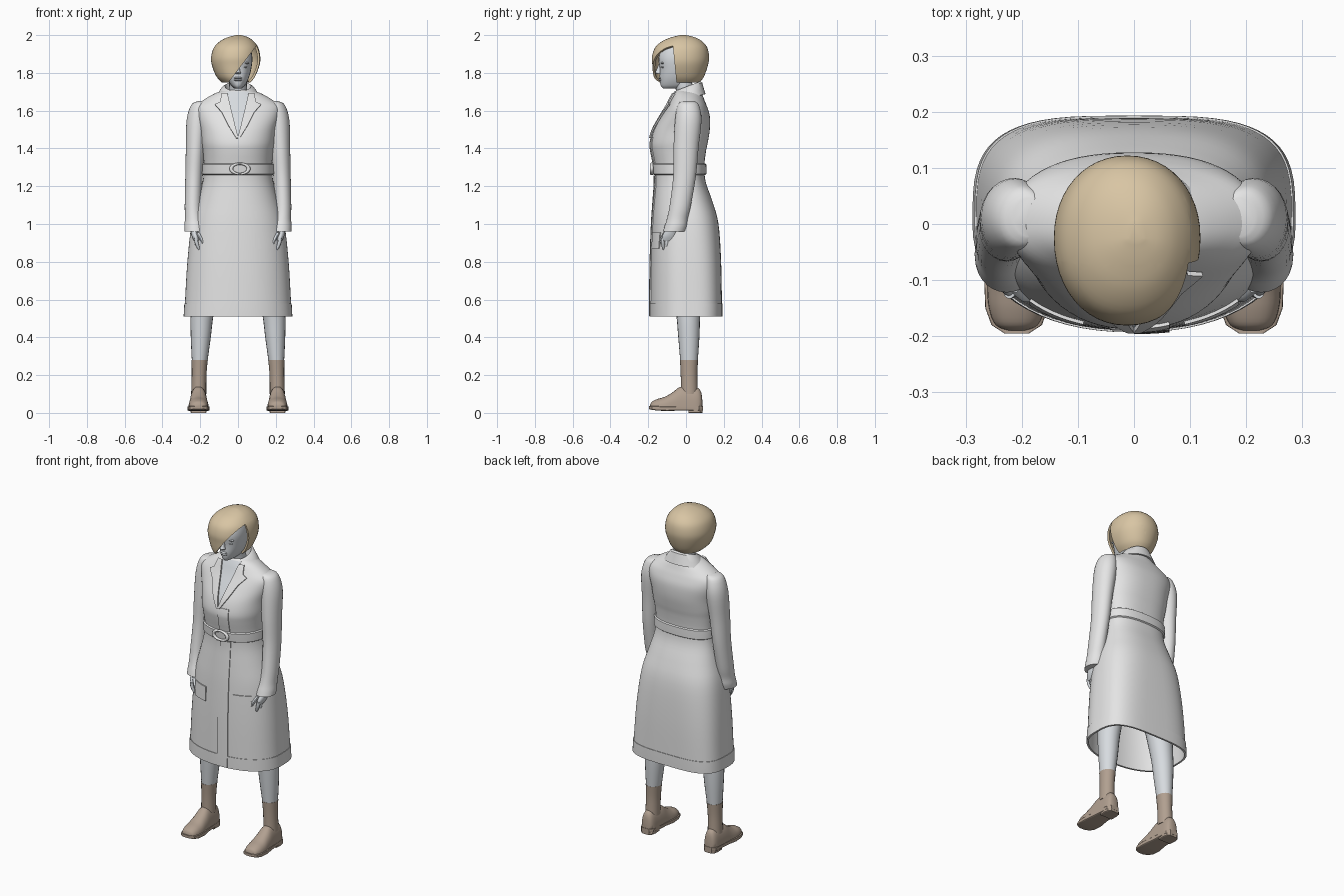
import bpy, bmesh, math
from mathutils import Vector

if "Cube" in bpy.data.objects:
    bpy.data.objects.remove(bpy.data.objects["Cube"])


def material(name, r, g, b):
    m = bpy.data.materials.new(name)
    m.diffuse_color = (r, g, b, 1)
    m.use_nodes = True
    m.node_tree.nodes["Principled BSDF"].inputs["Base Color"].default_value = m.diffuse_color
    return m


COAT = material("pale grey cloth", 0.78, 0.78, 0.78)
SKIN = material("cool grey skin", 0.68, 0.71, 0.74)
HAIR = material("tan hair", 0.69, 0.56, 0.37)
SHOE = material("taupe leather", 0.44, 0.35, 0.28)


def spline(rows, k=4):
    """Smooth (Catmull-Rom) resampling of tuples of numbers."""
    out = []
    for i in range(len(rows) - 1):
        p = [rows[max(0, min(len(rows) - 1, i + j))] for j in (-1, 0, 1, 2)]
        for s in range(k):
            t = s / k
            out.append(tuple(0.5 * (2 * b + (c - a) * t + (2 * a - 5 * b + 4 * c - d) * t * t
                             + (3 * b - a - 3 * c + d) * t ** 3) for a, b, c, d in zip(*p)))
    return out + [tuple(rows[-1])]


def oval(cx, cy, z, rx, yf, yb, pf=2, pb=2, n=24):
    """Horizontal superellipse with separate front and back depth."""
    pts = []
    for i in range(n):
        a = 2 * math.pi * i / n
        c, s = math.cos(a), math.sin(a)
        p = pb if s > 0 else pf
        d = (yb - cy) if s > 0 else (cy - yf)
        pts.append((cx + math.copysign(rx * abs(c) ** (2 / p), c),
                    cy + math.copysign(d * abs(s) ** (2 / p), s), z))
    return pts


def finish(name, bm, mat, thick=0, offset=-1, angle=40):
    bmesh.ops.recalc_face_normals(bm, faces=bm.faces)
    me = bpy.data.meshes.new(name)
    bm.to_mesh(me)
    bm.free()
    me.materials.append(mat)
    ob = bpy.data.objects.new(name, me)
    bpy.context.collection.objects.link(ob)
    bpy.ops.object.select_all(action='DESELECT')
    ob.select_set(True)
    bpy.context.view_layer.objects.active = ob
    if thick:
        m = ob.modifiers.new("thickness", 'SOLIDIFY')
        m.thickness, m.offset = thick, offset
        bpy.ops.object.modifier_apply(modifier=m.name)
    bpy.ops.object.shade_smooth_by_angle(angle=math.radians(angle))
    return ob


def skin(rings, closed=True, cap_start=True, cap_end=True):
    """Bridge a list of point rings into a surface."""
    bm = bmesh.new()
    v = [[bm.verts.new(p) for p in r] for r in rings]
    n = len(v[0])
    for a, b in zip(v, v[1:]):
        for i in range(n if closed else n - 1):
            j = (i + 1) % n
            bm.faces.new((a[i], a[j], b[j], b[i]))
    if closed and cap_start:
        bm.faces.new(v[0])
    if closed and cap_end:
        bm.faces.new(v[-1])
    return bm


def column(name, rows, mat, s=1, n=20, caps=(True, True)):
    """Limb from (z, x, y, rx, ry) rows, s = side."""
    rings = [oval(s * x, y, z, rx, y - ry, y + ry, n=n) for z, x, y, rx, ry in spline(rows)]
    return finish(name, skin(rings, True, *caps), mat)


# Coat body: z, half width, front, back, squareness of the back
body = spline([(.51, .285, -.19, .19, 3.5), (.58, .281, -.19, .19, 3.5), (.8, .268, -.187, .186, 3.2),
               (1.0, .246, -.18, .172, 2.8), (1.12, .215, -.172, .14, 2.5), (1.22, .188, -.165, .105, 2.4),
               (1.3, .18, -.168, .097, 2.4), (1.38, .187, -.183, .105, 2.4), (1.43, .195, -.187, .115, 2.4),
               (1.5, .203, -.168, .126, 2.4), (1.57, .222, -.13, .126, 2.4), (1.62, .226, -.1, .112, 2.3),
               (1.655, .185, -.082, .098, 2.2), (1.69, .125, -.066, .085, 2), (1.71, .07, -.05, .075, 2)])
PF = 2.2


def at(z):
    """Coat section at a height."""
    for a, b in zip(body, body[1:]):
        if z <= b[0]:
            t = max(0, (z - a[0]) / (b[0] - a[0]))
            return [p + (q - p) * t for p, q in zip(a, b)]
    return body[-1]


def coat_ring(z, grow=0):
    _, rx, yf, yb, pb = at(z)
    return oval(0, 0, z, rx + grow, yf - grow, yb + grow, PF, pb, 64)


def front_y(x, z):
    _, rx, yf, _, _ = at(z)
    t = min(abs(x) / rx, 0.98)
    return yf * (1 - t ** PF) ** (1 / PF)


def front_plate(name, rows, mat, lift, s=1, steps=6, thick=.006):
    """Thin panel lying on the coat front from (z, x0, x1) rows."""
    pts = []
    for a, b in zip(rows, rows[1:]):
        for k in range(steps + (b is rows[-1])):
            z, x0, x1 = [p + (q - p) * k / steps for p, q in zip(a, b)]
            xs = [s * (x0 + (x1 - x0) * i / 8) for i in range(9)]
            pts.append([(x, front_y(x, z) - lift, z) for x in xs])
    return finish(name, skin(pts, False), mat, thick, 0)


finish("coat_body", skin([coat_ring(r[0]) for r in body], True, False, False), COAT, .008)
finish("hem_band", skin([coat_ring(z, .003) for z in (.51, .545, .58)], True, False, False), COAT, .004)
finish("belt", skin([coat_ring(z, g) for z, g in ((1.26, .003), (1.265, .01), (1.29, .011),
                                                (1.315, .01), (1.32, .003))], True, False, False), COAT, .006)

# Belt buckle
bpy.ops.mesh.primitive_torus_add(location=(.01, front_y(0, 1.29) - .014, 1.292), rotation=(math.pi / 2, 0, 0),
                                 major_radius=.04, minor_radius=.009, major_segments=32, minor_segments=10)
buckle = bpy.context.object
buckle.name = "belt_buckle"
buckle.scale = (1.15, .68, 1)
buckle.data.materials.append(COAT)
bpy.ops.object.shade_smooth_by_angle(angle=math.radians(60))

# Coat front details
front_plate("neckline_skin", [(1.46, -.004, .004), (1.59, -.035, .035), (1.70, -.058, .058)], SKIN, .002, thick=.004)
front_plate("placket_lower", [(.512, .0, .063), (1.258, .0, .063)], COAT, .003, steps=40)
front_plate("placket_upper", [(1.322, .0, .063), (1.46, .0, .063)], COAT, .003, steps=16)
for s, side in ((1, "left"), (-1, "right")):
    front_plate(side + "_lapel", [(1.455, -.002, .01), (1.52, .015, .05), (1.59, .032, .085), (1.632, .042, .122),
                                  (1.645, .045, .095), (1.69, .055, .085)], COAT, .009, s, thick=.009)
    front_plate(side + "_pocket", [(.87, .09, .185), (.955, .09, .185)], COAT, .003, s)

# Folded collar, open at the front
collar = []
for rx, ry, z0, slope in ((.06, .06, 1.66, .3), (.064, .064, 1.70, .38), (.070, .068, 1.723, .38),
                          (.082, .075, 1.715, .38), (.105, .084, 1.685, .3), (.122, .092, 1.662, .25)):
    ring = []
    for i in range(33):
        a = math.radians(40 + 280 * i / 32)
        x, y = rx * math.sin(a), .008 - ry * math.cos(a)
        ring.append((x, y, z0 + slope * y))
    collar.append(ring)
finish("collar", skin(collar, False), COAT, .007, 0)

for s, side in ((1, "left"), (-1, "right")):
    # Sleeve and cuff
    column(side + "_sleeve", [(1.65, .185, .012, .03, .035), (1.63, .2, .012, .048, .056), (1.55, .214, .012, .058, .07),
                              (1.4, .225, .0, .051, .066), (1.25, .233, -.008, .046, .06), (1.1, .238, -.03, .044, .056),
                              (1.03, .234, -.045, .047, .055), (.99, .228, -.053, .056, .06), (.96, .227, -.062, .056, .06)],
           COAT, s, 28)
    # Hand
    column(side + "_palm", [(.985, .232, -.068, .024, .03), (.94, .226, -.086, .02, .038), (.91, .22, -.09, .013, .04)], SKIN, s)
    for i in range(4):
        y, dz = -.123 + .022 * i, (.004, -.004, -.002, .008)[i]
        column(f"{side}_finger_{i + 1}", [(.925, .222, y, .010, .010), (.895 + dz, .219, y, .010, .0095),
                                          (.868 + dz, .209, y + .004, .008, .008), (.856 + dz, .204, y + .005, .003, .003)],
               SKIN, s, 10)
    column(side + "_thumb", [(.955, .214, -.108, .012, .015), (.922, .196, -.127, .010, .011),
                             (.895, .187, -.134, .004, .005)], SKIN, s, 10)
    # Leg and sock
    column(side + "_leg", [(.92, .115, .0, .085, .09), (.7, .165, .006, .074, .076), (.52, .19, .012, .061, .063),
                           (.4, .197, .015, .053, .056), (.27, .203, .016, .041, .046)], SKIN, s)
    column(side + "_sock", [(.28, .203, .016, .043, .048), (.2, .206, .016, .039, .044), (.1, .208, .018, .04, .045)], SHOE, s)
    # Shoe upper: y, half width, top
    upper = spline([(-.19, .015, .042), (-.18, .038, .06), (-.15, .05, .074), (-.11, .053, .086), (-.07, .05, .11),
                    (-.03, .047, .138), (.02, .044, .138), (.06, .04, .134), (.08, .03, .11), (.087, .012, .06)])
    rings = [[(x, y2, z) for x, z, y2 in oval(s * .209, .03, y, w, .025, top, 2, 2.3)] for y, w, top in upper]
    finish(side + "_shoe_upper", skin(rings), SHOE)
    # Sole and heel: y, half width, bottom
    sole = [(-.195, .022, .02), (-.18, .045, .016), (-.15, .056, .012), (-.1, .058, .01), (-.04, .049, .012), (.03, .044, .012),
            (.07, .041, .012), (.089, .025, .012)]
    heel = [(.012, .04, .0), (.05, .043, .0), (.075, .038, .0), (.088, .024, .0)]
    for part, rows, hi in (("sole", sole, .036), ("heel", heel, .02)):
        rings = [[(x, y2, z) for x, z, y2 in oval(s * .209, (lo + hi) / 2, y, w, lo, hi, 8, 8)] for y, w, lo in rows]
        finish(f"{side}_shoe_{part}", skin(rings), SHOE, angle=30)

# Neck and head
column("neck", [(1.6, 0, .015, .06, .055), (1.67, 0, .005, .052, .054), (1.72, 0, -.008, .047, .048),
                (1.79, 0, -.03, .047, .05)], SKIN)
head = spline([(1.718, .018, -.122, -.07), (1.733, .036, -.134, -.02), (1.77, .056, -.139, .05), (1.82, .07, -.139, .08),
               (1.88, .076, -.145, .088), (1.94, .062, -.12, .07), (1.97, .025, -.07, .03)])
finish("head", skin([oval(0, -.04, z, rx, yf, yb, 2.2) for z, rx, yf, yb in head]), SKIN)
column("nose", [(1.85, 0, -.135, .007, .008), (1.815, 0, -.143, .01, .014), (1.801, 0, -.146, .015, .017),
                (1.793, 0, -.138, .011, .010)], SKIN)
for name, z in (("upper_lip", 1.773), ("lower_lip", 1.763)):
    column(name, [(z + .006, 0, -.136, .01, .004), (z, 0, -.137, .022, .009), (z - .006, 0, -.135, .012, .004)], SKIN)
for s, side in ((1, "left"), (-1, "right")):
    column(side + "_eyelid", [(1.838, s * .032, -.118, .01, .006), (1.831, s * .032, -.121, .016, .011),
                              (1.824, s * .032, -.118, .01, .006)], SKIN)
    column(side + "_brow", [(1.858, s * .034, -.122, .012, .006), (1.852, s * .034, -.124, .024, .010),
                            (1.846, s * .034, -.121, .012, .005)], SKIN)

# Bobbed hair with a swept fringe: z, half width, front, back, centre x
bob = spline([(1.748, .074, -.155, .07, -.01), (1.78, .102, -.172, .095, -.012), (1.84, .126, -.178, .116, -.012),
              (1.885, .13, -.18, .122, -.012), (1.935, .117, -.163, .112, -.01), (1.97, .086, -.122, .082, -.006),
              (1.99, .05, -.072, .042, 0), (2.0, .012, -.03, 0, .003)])
bm = skin([oval(cx, -.025, z, rx, yf, yb, 2.1, 2.1, 48) for z, rx, yf, yb, cx in bob], True, False, True)
cuts = [(Vector((-.05, 0, 1.75)), Vector((1, 0, -.763))), (Vector((0, -.05, 1.75)), Vector((0, -1, -.1)))]
for co, no in cuts:
    bmesh.ops.bisect_plane(bm, geom=bm.verts[:] + bm.edges[:] + bm.faces[:], plane_co=co, plane_no=no)
gone = [f for f in bm.faces if all((f.calc_center_median() - co).dot(no) > 0 for co, no in cuts)]
bmesh.ops.delete(bm, geom=gone, context='FACES')
finish("hair", bm, HAIR, .012)
